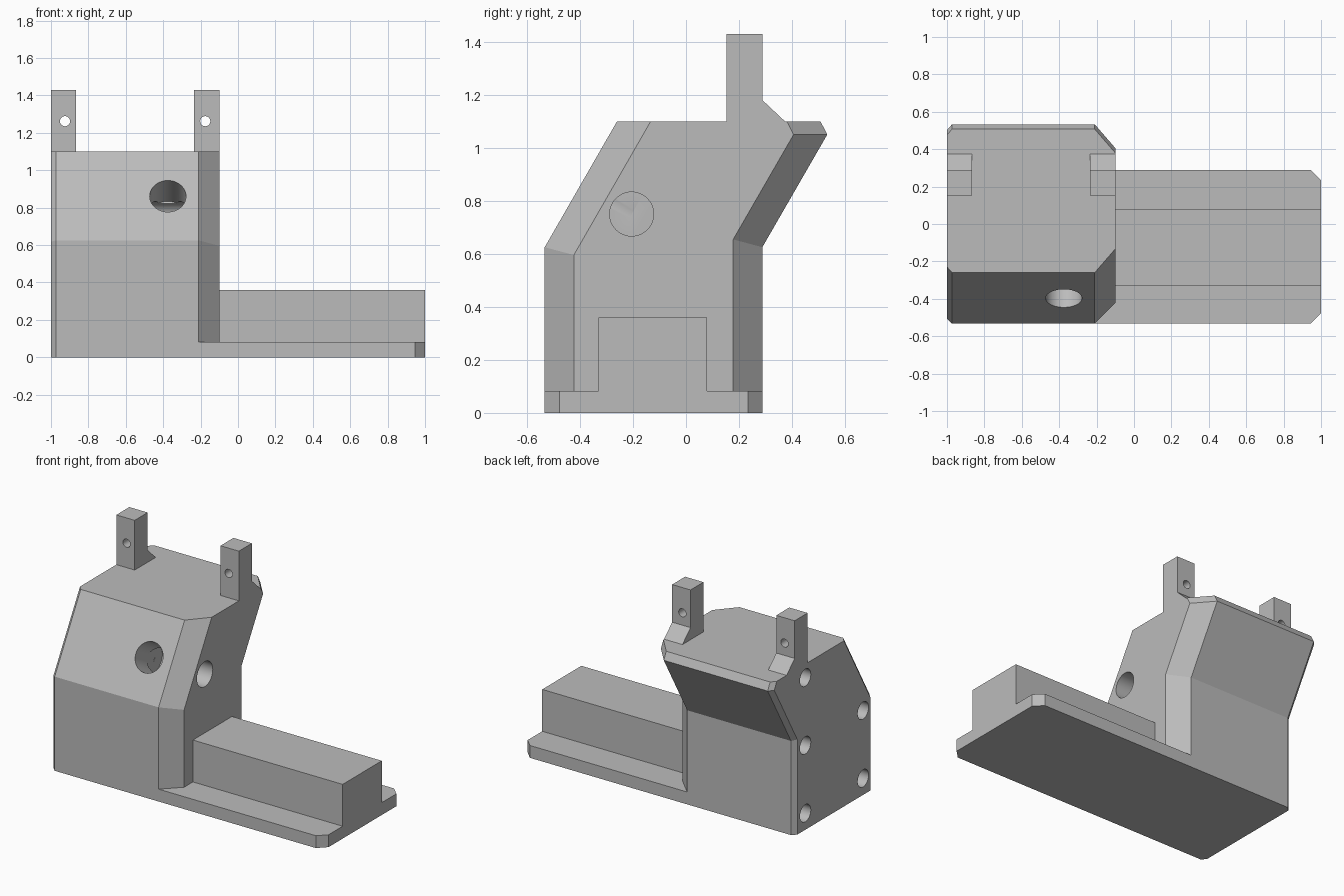
import bpy, bmesh, math
from mathutils import Vector

cube = bpy.data.objects.get("Cube")
if cube:
    bpy.data.objects.remove(cube, do_unlink=True)

grey = bpy.data.materials.new("plain grey")
grey.use_nodes = True
colour = (0.5, 0.5, 0.5, 1)
grey.diffuse_color = colour
grey.node_tree.nodes["Principled BSDF"].inputs["Base Color"].default_value = colour


def loft(name, sections):
    """Skin a list of matching closed rings and cap both ends."""
    bm = bmesh.new()
    rings = [[bm.verts.new(p) for p in ring] for ring in sections]
    for a, b in zip(rings, rings[1:]):
        for i in range(len(a)):
            j = (i + 1) % len(a)
            bm.faces.new((a[i], a[j], b[j], b[i]))
    bm.faces.new(rings[0])
    bm.faces.new(rings[-1])
    bmesh.ops.recalc_face_normals(bm, faces=bm.faces)
    mesh = bpy.data.meshes.new(name)
    bm.to_mesh(mesh)
    bm.free()
    obj = bpy.data.objects.new(name, mesh)
    bpy.context.collection.objects.link(obj)
    mesh.materials.append(grey)
    return obj


def extrude_x(name, profile, x0, x1):
    return loft(name, [[(x, y, z) for y, z in profile] for x in (x0, x1)])


def drill(target, start, end, radius):
    """Cut a round hole between two points."""
    start, end = Vector(start), Vector(end)
    axis = end - start
    bpy.ops.mesh.primitive_cylinder_add(
        vertices=48, radius=radius, depth=axis.length, location=(start + end) / 2,
        rotation=axis.to_track_quat('Z', 'Y').to_euler())
    cutter = bpy.context.object
    cutter.name = "hole_cutter"
    cutter.data.materials.append(grey)
    cutter.hide_render = True
    mod = target.modifiers.new("hole", 'BOOLEAN')
    mod.operation, mod.solver, mod.object = 'DIFFERENCE', 'EXACT', cutter
    bpy.context.view_layer.objects.active = target
    bpy.ops.object.modifier_apply(modifier=mod.name)
    bpy.data.objects.remove(cutter, do_unlink=True)


# Leaning body: the side profile, inset at each end to form the chamfers
def body_section(x, d):
    slant = d / math.cos(math.radians(30))
    drop = d * math.tan(math.radians(15))
    profile = [(-0.533 + d, 0), (-0.533 + d, 0.625 - drop), (-0.26 + slant, 1.1),
               (0.507 - slant, 1.1), (0.533 - slant, 1.05),
               (0.288 - d, 0.625 + drop), (0.288 - d, 0)]
    return [(x, y, z) for y, z in profile]


body = loft("body", [body_section(-1, 0.027), body_section(-0.973, 0),
                     body_section(-0.21, 0), body_section(-0.1, 0.11)])

# Two round passages that meet inside the body
meet = Vector((-0.375, -0.205, 0.75))
slope_normal = Vector((0, -math.cos(math.radians(30)), 0.5))
drill(body, meet + slope_normal * 0.3, meet, 0.097)
drill(body, (0, meet.y, meet.z), (-0.47, meet.y, meet.z), 0.083)

# Mounting holes in the flat side
for y, z in [(0.176, 0.11), (0.176, 0.56), (0.176, 1.01), (-0.43, 0.11), (-0.43, 0.56)]:
    drill(body, (-1.1, y, z), (-0.7, y, z), 0.057)

# Base plate with clipped end corners
c = 0.055
outline = [(-0.21, -0.533), (1 - c, -0.533), (1, -0.533 + c),
           (1, 0.288 - c), (1 - c, 0.288), (-0.21, 0.288)]
loft("base_plate", [[(x, y, z) for x, y in outline] for z in (0, 0.082)])

# Raised rail on the plate
extrude_x("rail", [(-0.33, 0.082), (0.08, 0.082), (0.08, 0.36), (-0.33, 0.36)], -0.1, 1)

# Two upright lugs with a sloped foot and a pin hole
lug_profile = [(0.152, 1.1), (0.373, 1.1), (0.288, 1.18), (0.288, 1.43), (0.152, 1.43)]
for name, x0, x1, pin in [("right_lug", -1, -0.865, -0.925), ("left_lug", -0.235, -0.1, -0.175)]:
    lug = extrude_x(name, lug_profile, x0, x1)
    drill(lug, (pin, 0, 1.262), (pin, 0.5, 1.262), 0.027)

# Smooth the round holes while keeping hard edges
bpy.ops.object.select_all(action='DESELECT')
for obj in bpy.context.scene.objects:
    if obj.type == 'MESH':
        obj.select_set(True)
        bpy.context.view_layer.objects.active = obj
bpy.ops.object.shade_smooth_by_angle(angle=math.radians(12))
